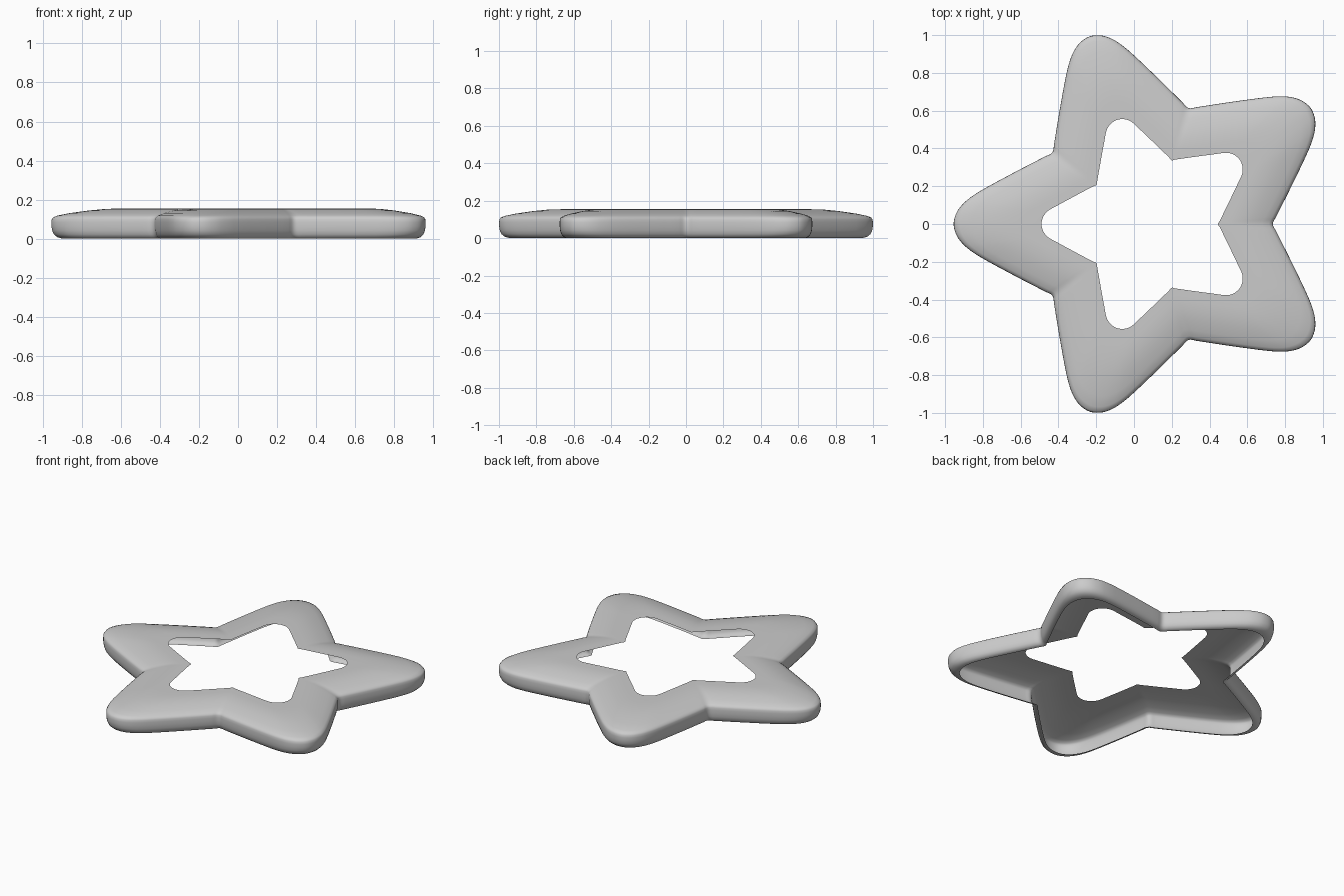
import bpy, bmesh, math
from mathutils import Vector, Matrix

if "Cube" in bpy.data.objects:
    bpy.data.objects.remove(bpy.data.objects["Cube"])

# Half outlines of one star arm, tip to notch (along arm, half width)
OUTER = [(1.045, 0), (1.034, .05), (1.01, .09), (.971, .129),
         (.9, .177), (.72, .275), (.56, .358), (.522, .379)]
INNER = [(.58, 0), (.576, .024), (.567, .045), (.545, .07),
         (.49, .101), (.39, .155), (.305, .2), (.287, .2087)]
# Shell section: blend from inner (0) to outer (1) outline, height
SECTION = [(0, .155), (.2, .155), (.4, .153), (.6, .144), (.8, .131),
           (.93, .119), (.98, .11), (.996, .1), (1, .085), (1, .065),
           (.992, .042), (.972, .022), (.935, .008), (.89, .002), (.85, 0)]
CENTRE = Vector((.09, 0))
STEPS = 4


def star_loop(half):
    """Repeat a mirrored half arm five times and smooth the loop."""
    arm = [Vector((u, -v)) for u, v in half[:0:-1]] + [Vector(p) for p in half[:-1]]
    ctrl = []
    for k in range(5):
        rot = Matrix.Rotation(math.radians(36 + 72 * k), 2)
        ctrl += [rot @ p + CENTRE for p in arm]
    out, n = [], len(ctrl)
    for i in range(n):
        a, b, c, d = (ctrl[(i + j) % n] for j in (-1, 0, 1, 2))
        # tangents scaled by segment length avoid overshoot
        seg = (c - b).length
        m0 = (c - a).normalized() * seg
        m1 = (d - b).normalized() * seg
        for s in range(STEPS):
            t = s / STEPS
            out.append(b * (2*t**3 - 3*t**2 + 1) + m0 * (t**3 - 2*t**2 + t)
                       + c * (3*t**2 - 2*t**3) + m1 * (t**3 - t**2))
    return out


# Open-bottomed star ring shell
inner, outer = star_loop(INNER), star_loop(OUTER)
bm = bmesh.new()
rings = []
for t, z in SECTION:
    rings.append([bm.verts.new((*a.lerp(b, t), z)) for a, b in zip(inner, outer)])
n = len(inner)
for lo, hi in zip(rings, rings[1:]):
    for i in range(n):
        j = (i + 1) % n
        bm.faces.new((lo[i], hi[i], hi[j], lo[j])).smooth = True

mesh = bpy.data.meshes.new("star_ring")
bm.to_mesh(mesh)
bm.free()
ring = bpy.data.objects.new("star_ring", mesh)
bpy.context.collection.objects.link(ring)
